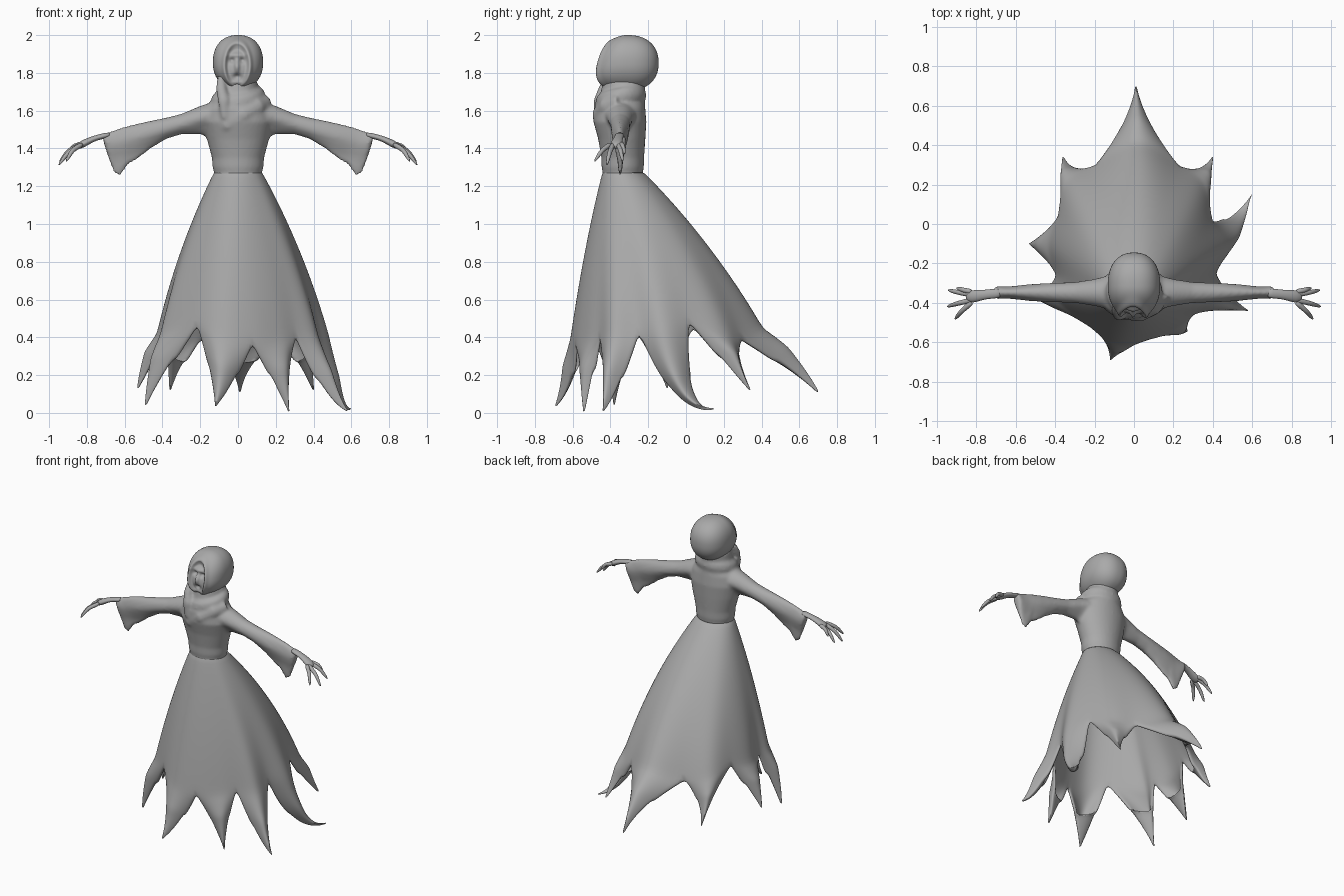
import bpy, bmesh, math
from mathutils import Vector

cube = bpy.data.objects.get("Cube")
if cube:
    bpy.data.objects.remove(cube, do_unlink=True)

cloth = bpy.data.materials.new("plain grey")
cloth.use_nodes = True
GREY = (0.4, 0.4, 0.4, 1)
cloth.diffuse_color = GREY
cloth.node_tree.nodes["Principled BSDF"].inputs["Base Color"].default_value = GREY


def finish(name, bm):
    bmesh.ops.recalc_face_normals(bm, faces=bm.faces)
    for face in bm.faces:
        face.smooth = True
    mesh = bpy.data.meshes.new(name)
    bm.to_mesh(mesh)
    bm.free()
    mesh.materials.append(cloth)
    obj = bpy.data.objects.new(name, mesh)
    bpy.context.collection.objects.link(obj)
    return obj


def subdivide(obj):
    mod = obj.modifiers.new("Subdivision", 'SUBSURF')
    mod.levels = mod.render_levels = 1


def loft(bm, rings, closed=False):
    """Skin a row of equal rings; cap the ends unless the row is a loop."""
    rows = [[bm.verts.new(p) for p in ring] for ring in rings]
    pairs = list(zip(rows, rows[1:]))
    if closed:
        pairs.append((rows[-1], rows[0]))
    else:
        bm.faces.new(rows[0])
        bm.faces.new(rows[-1])
    for a, b in pairs:
        for i in range(len(a)):
            k = (i + 1) % len(a)
            bm.faces.new((a[i], a[k], b[k], b[i]))


def catmull(p0, p1, p2, p3, t):
    return 0.5 * (2 * p1 + (p2 - p0) * t + (2 * p0 - 5 * p1 + 4 * p2 - p3) * t ** 2
                  + (3 * p1 - p0 - 3 * p2 + p3) * t ** 3)


def tube(bm, path, radii, ref, flat=1.0, closed=False, sides=10):
    """Sweep an oval along a path; flat squashes it across the ref direction."""
    path = [Vector(p) for p in path]
    n = len(path)
    rings = []
    for i, p in enumerate(path):
        if closed:
            along = path[(i + 1) % n] - path[i - 1]
        else:
            along = path[min(i + 1, n - 1)] - path[max(i - 1, 0)]
        side = along.cross(Vector(ref)).normalized()
        up = side.cross(along).normalized()
        r = radii[i % len(radii)]
        turns = [math.tau * j / sides for j in range(sides)]
        rings.append([p + side * r * math.cos(a) + up * r * flat * math.sin(a) for a in turns])
    loft(bm, rings, closed)


# Skirt: each lobe is (base, tip, valley after it, outward bend, downward bend, taper)
LOBES = [
    ((-.08, -.61, .40), (-.12, -.69, .035), (.08, -.59, .36), .15, .7, 1.3),
    ((.22, -.525, .38), (.27, -.54, .005), (.31, -.46, .40), .4, .6, 1.5),
    ((.42, -.39, .40), (.58, -.44, .01), (.42, -.25, .42), .5, .85, 1.5),
    ((.48, -.12, .42), (.60, .15, .02), (.40, .02, .48), .3, 1.08, 1.5),
    ((.35, .20, .42), (.40, .34, .12), (.23, .30, .39), .4, .6, 1.9),
    ((.02, .41, .45), (.01, .70, .11), (-.20, .30, .39), .6, .55, 2.0),
    ((-.34, .21, .42), (-.36, .34, .12), (-.39, .04, .45), .4, .6, 1.9),
    ((-.43, -.11, .42), (-.53, -.10, .13), (-.40, -.26, .42), .6, .6, 1.4),
    ((-.40, -.37, .42), (-.49, -.38, .04), (-.22, -.53, .46), .6, .55, 1.5),
]
SEG, ROWS, DROP, OPEN = 5, 12, 12, 5
knots = []
for base, tip, valley, *_ in LOBES:
    knots += [Vector(base), Vector(valley)]
K = len(knots)
hem = [catmull(knots[i - 1], knots[i], knots[(i + 1) % K], knots[(i + 2) % K], j / SEG)
       for i in range(K) for j in range(SEG)]
N = len(hem)
# Averaging over one lobe gives the even, unfolded cone of the upper skirt
even = [sum((hem[(i + j) % N] for j in range(-SEG, SEG)), Vector()) / (2 * SEG)
        for i in range(N)]

bm = bmesh.new()
grid = []
for r in range(ROWS + 1):
    u = r / ROWS
    flare = u * (1.45 - .45 * u)
    row = []
    for full, plain in zip(hem, even):
        h = plain.lerp(full, u ** 2)
        a = math.atan2(plain.y + .1, plain.x)
        waist = Vector((.124 * math.cos(a), -.335 + .106 * math.sin(a), 1.28))
        p = waist.lerp(h, flare)
        p.z = waist.z + (h.z - waist.z) * u
        row.append(bm.verts.new(p))
    grid.append(row)
for a, b in zip(grid, grid[1:]):
    for i in range(N):
        k = (i + 1) % N
        bm.faces.new((a[i], b[i], b[k], a[k]))

# Ragged horn-like points hanging from the hem, closed to tubes near the tip
for n, (base, tip, _, bend_out, bend_down, taper) in enumerate(LOBES):
    base, tip = Vector(base), Vector(tip)
    ctrl = base.lerp(tip, bend_out)
    ctrl.z = base.z + (tip.z - base.z) * bend_down
    out = Vector((base.x, base.y + .1, 0)).normalized()
    across = Vector((0, 0, 1)).cross(out)
    cols = [(n * 2 * SEG + j) % N for j in range(-SEG, SEG + 1)]
    last = [grid[-1][c] for c in cols]
    for d in range(1, DROP + 1):
        s = d / DROP
        centre = base * (1 - s) ** 2 + ctrl * 2 * s * (1 - s) + tip * s * s
        along = (ctrl - base) * (1 - s) + (tip - ctrl) * s
        normal = along.cross(across).normalized()
        width = .87 * (1 - s) ** taper + .13 * max(1 - s, .04) ** .5
        row = []
        for j, c in enumerate(cols):
            t = (j - SEG) / SEG
            bulge = .065 * min(1, 3 * s) * max(1 - s, .03) ** .6 * (.6 - t * t)
            row.append(bm.verts.new(centre + (hem[c] - base) * width + normal * bulge))
        for j in range(2 * SEG):
            bm.faces.new((last[j], row[j], row[j + 1], last[j + 1]))
        if d > OPEN:
            bm.faces.new((last[-1], row[-1], row[0], last[0]))
        last = row
    bm.faces.new(last)
skirt = finish("skirt", bm)
shell = skirt.modifiers.new("Thickness", 'SOLIDIFY')
shell.thickness = .02
shell.offset = -1
shell.thickness_clamp = 1
subdivide(skirt)

# Robe top: torso, sleeves and scarf fused into one cloth surface
bm = bmesh.new()
TORSO = [(1.24, -.335, .13, .11), (1.27, -.335, .126, .106), (1.30, -.335, .135, .112),
         (1.35, -.335, .138, .113), (1.45, -.34, .165, .125), (1.54, -.35, .185, .14),
         (1.61, -.35, .17, .135), (1.66, -.345, .125, .125), (1.70, -.335, .11, .115),
         (1.76, -.325, .10, .115)]
ring = [math.tau * i / 32 for i in range(32)]
loft(bm, [[Vector((rx * math.cos(a), cy + ry * math.sin(a), z)) for a in ring]
          for z, cy, rx, ry in TORSO])

# Sleeve sections: distance out, top, bottom, half thickness
SLEEVE = [(.06, 1.65, 1.43, .10), (.14, 1.645, 1.45, .09), (.20, 1.625, 1.475, .07),
          (.30, 1.583, 1.475, .053), (.38, 1.563, 1.45, .05), (.46, 1.547, 1.40, .048),
          (.53, 1.532, 1.345, .045), (.58, 1.52, 1.315, .04), (.625, 1.508, 1.25, .037),
          (.66, 1.495, 1.275, .035), (.69, 1.483, 1.36, .033), (.712, 1.475, 1.435, .026)]
for side in (1, -1):
    rings = []
    for x, top, low, half in SLEEVE:
        section = []
        for a in ring:
            z = (top + low) / 2 + (top - low) / 2 * math.cos(a)
            thick = half * (.42 + .58 * min(1, max(0, 1 - (top - z - .07) / .09)))
            section.append(Vector((side * x, -.348 + thick * math.sin(a), z)))
        rings.append(section)
    loft(bm, rings)

# Scarf collar, chest fold and hanging tail
collar = [(.115 * math.cos(a), -.345 + .105 * math.sin(a),
           1.66 + .02 * math.sin(a) + .015 * math.cos(a)) for a in ring]
tube(bm, collar, [.03], (0, 0, 1), 1.6, closed=True)
tube(bm, [(.16, -.36, 1.65), (.11, -.43, 1.63), (.03, -.47, 1.58), (-.06, -.46, 1.52),
          (-.13, -.405, 1.46)], [.035, .042, .042, .036, .02], (0, 1, 0), .65)
tube(bm, [(-.09, -.41, 1.78), (-.09, -.44, 1.72), (-.075, -.465, 1.65), (-.07, -.475, 1.56)],
     [.02, .028, .032, .018], (0, 1, 0), .8)
robe = finish("robe_top", bm)
fuse = robe.modifiers.new("Fuse", 'REMESH')
fuse.mode = 'VOXEL'
fuse.voxel_size = .01
fuse.use_smooth_shade = True
soften = robe.modifiers.new("Soften", 'SMOOTH')
soften.factor = .5
soften.iterations = 6

# Hands: wrist, palm and bent fingers, mirrored
bm = bmesh.new()
tube(bm, [(.67, -.35, 1.475), (.73, -.355, 1.462), (.77, -.36, 1.45), (.82, -.368, 1.425),
          (.855, -.372, 1.405)], [.028, .025, .026, .036, .026], (0, 0, 1), .6)
for knuckle_y, x, y, z in [(-.345, .90, -.325, 1.37), (-.36, .945, -.335, 1.33),
                           (-.385, .95, -.42, 1.31), (-.395, .91, -.485, 1.33)]:
    knuckle = Vector((.82, knuckle_y, 1.425))
    tip = Vector((x, y, z))
    joint = knuckle.lerp(tip, .55) + Vector((.008, 0, .018))
    tube(bm, [knuckle, knuckle.lerp(joint, .6), joint, joint.lerp(tip, .6), tip],
         [.016, .014, .013, .011, .004], (0, 0, 1), sides=8)
hands = finish("hands", bm)
hands.modifiers.new("Mirror", 'MIRROR')
subdivide(hands)

# Hood with a sunken, gaunt face
bm = bmesh.new()
bmesh.ops.create_uvsphere(bm, u_segments=128, v_segments=80, radius=1)


def bump(x, z, cx, cz, wx, wz):
    return math.exp(-((x - cx) / wx) ** 2 - ((z - cz) / wz) ** 2)


for v in bm.verts:
    n = Vector([math.copysign(abs(c) ** .88, c) for c in v.co])
    x, y, z = n.x * .133, -.31 + n.y * .165, 1.853 + n.z * .147
    if n.z < 0:
        x *= 1 - .12 * n.z ** 2
    if n.y < 0:
        # brow leans back, chin juts forward
        y -= n.y * (.045 * n.z + .005)
        e = math.hypot((x + .005) / .064, (z - 1.84) / .115)
        y -= .014 * math.exp(-((e - 1.1) / .16) ** 2)
        if e < 1:
            y += .022 * min(1, (1 - e) * 4)
            y -= .024 * bump(x, z, -.005, 1.835, .011, .03)
            y -= .012 * bump(x, z, -.005, 1.895, .04, .012)
            y -= .010 * bump(x, z, -.005, 1.75, .025, .012)
            y += .018 * bump(x, z, -.005, 1.782, .018, .014)
            for eye in (-.032, .022):
                y += .02 * bump(x, z, eye, 1.866, .014, .012)
    v.co = (x, y, z)
finish("hood_and_face", bm)
